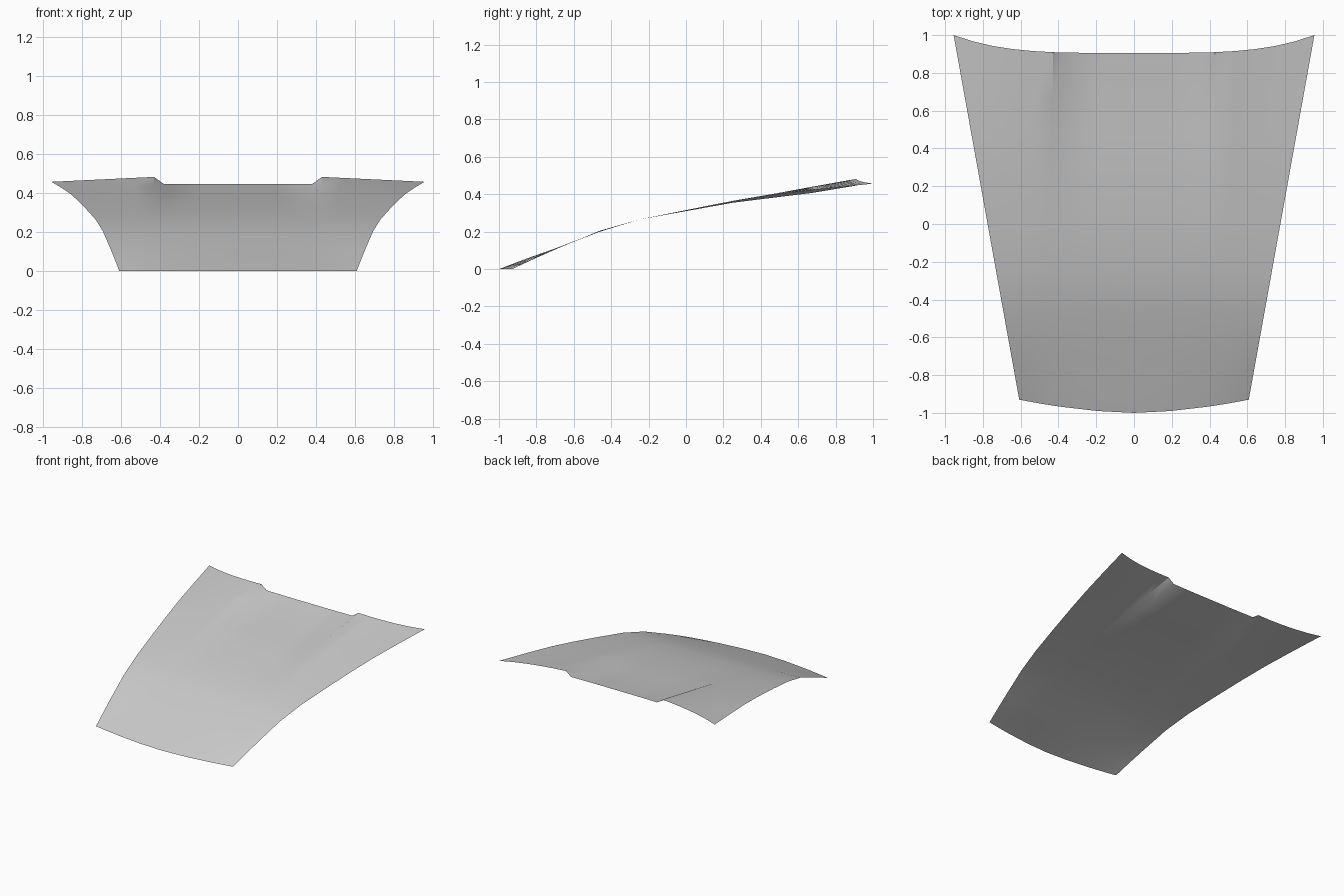
import bpy
import bmesh
import math

if "Cube" in bpy.data.objects:
    bpy.data.objects.remove(bpy.data.objects["Cube"], do_unlink=True)

# Cross sections, front to rear:
# (centre y, side y, recess floor height, ridge height, side edge height)
SECTIONS = [
    (-1.0, -0.93, 0, 0, 0),
    (-0.85, -0.8, 0.057, 0.057, 0.06),
    (-0.7, -0.68, 0.11, 0.11, 0.113),
    (-0.47, -0.46, 0.198, 0.198, 0.205),
    (-0.25, -0.25, 0.265, 0.265, 0.265),
    (0, 0, 0.31, 0.315, 0.315),
    (0.25, 0.26, 0.355, 0.365, 0.363),
    (0.46, 0.48, 0.381, 0.401, 0.398),
    (0.67, 0.72, 0.407, 0.44, 0.427),
    (0.905, 1.0, 0.446, 0.482, 0.457),
]
FLOOR_X, RIDGE_X = 0.38, 0.43
OUTER_STEPS = 5


def half_section(index):
    """Points of one cross section from the centre line to the +x side."""
    y_mid, y_side, floor, ridge, side = SECTIONS[index]
    side_x = 0.775 + 0.18 * y_side
    bow = 1.7 + 2.1 * index / (len(SECTIONS) - 1)
    profile = [(0, floor), (FLOOR_X / 2, floor), (FLOOR_X, floor)]
    for step in range(OUTER_STEPS + 1):
        t = step / OUTER_STEPS
        profile.append((RIDGE_X + (side_x - RIDGE_X) * t, ridge + (side - ridge) * t))
    return [(x, y_mid + (y_side - y_mid) * (x / side_x) ** bow, z) for x, z in profile]


# Curved hood sheet with a shallow recess at the rear, mirrored across x
bm = bmesh.new()
rows = []
for i in range(len(SECTIONS)):
    half = half_section(i)
    full = [(-x, y, z) for x, y, z in reversed(half[1:])] + half
    rows.append([bm.verts.new(p) for p in full])
for front, rear in zip(rows, rows[1:]):
    for j in range(len(front) - 1):
        bm.faces.new((front[j], front[j + 1], rear[j + 1], rear[j]))
mesh = bpy.data.meshes.new("hood_panel")
bm.to_mesh(mesh)
bm.free()
hood = bpy.data.objects.new("hood_panel", mesh)
bpy.context.collection.objects.link(hood)

# Plain grey paint
paint = bpy.data.materials.new("grey_paint")
paint.use_nodes = True
grey = (0.6, 0.6, 0.6, 1)
paint.diffuse_color = grey
paint.node_tree.nodes["Principled BSDF"].inputs["Base Color"].default_value = grey
mesh.materials.append(paint)

# Smooth panel, crisp recess edges
bpy.ops.object.select_all(action="DESELECT")
hood.select_set(True)
bpy.context.view_layer.objects.active = hood
bpy.ops.object.shade_smooth_by_angle(angle=math.radians(35))
